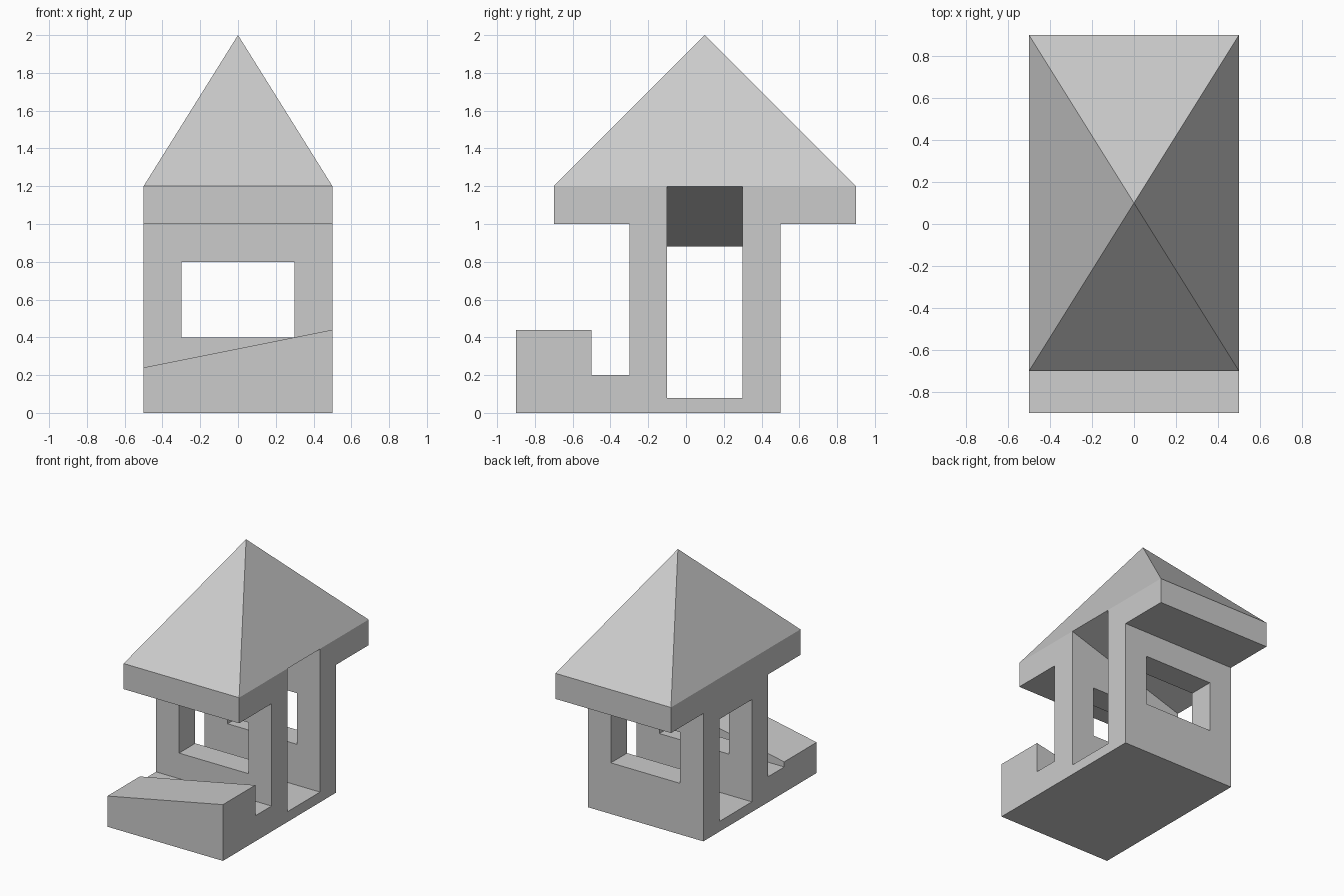
import bpy
import bmesh

cube = bpy.data.objects.get("Cube")
if cube:
    bpy.data.objects.remove(cube, do_unlink=True)

stone = bpy.data.materials.new("light_grey")
stone.use_nodes = True
GREY = (0.6, 0.6, 0.6, 1)
stone.diffuse_color = GREY
stone.node_tree.nodes["Principled BSDF"].inputs["Base Color"].default_value = GREY


def prism(name, points, offset, shape=None):
    """Sweep a closed outline of 3D points along an offset."""
    bm = bmesh.new()
    face = bm.faces.new([bm.verts.new(p) for p in points])
    sweep = bmesh.ops.extrude_face_region(bm, geom=[face])
    bmesh.ops.translate(bm, vec=offset,
                        verts=[g for g in sweep["geom"] if isinstance(g, bmesh.types.BMVert)])
    if shape:
        shape(bm)
    bmesh.ops.recalc_face_normals(bm, faces=bm.faces)
    mesh = bpy.data.meshes.new(name)
    bm.to_mesh(mesh)
    bm.free()
    mesh.materials.append(stone)
    obj = bpy.data.objects.new(name, mesh)
    bpy.context.collection.objects.link(obj)
    return obj


def shape_house(bm):
    # Sloping top of the front block
    for v in bm.verts:
        if v.co.x < 0 and abs(v.co.z - 0.44) < 0.01:
            v.co.z = 0.24
    # Pyramid roof raised from the top of the eaves
    top = max(bm.faces, key=lambda f: f.calc_center_median().z)
    apex = bmesh.ops.poke(bm, faces=[top])["verts"][0]
    apex.co = (0, 0.1, 2)


# Side outline: base, front block, trough, walls and eaves
side = [(-0.9, 0), (0.5, 0), (0.5, 1), (0.9, 1), (0.9, 1.2), (-0.7, 1.2),
        (-0.7, 1), (-0.3, 1), (-0.3, 0.2), (-0.5, 0.2), (-0.5, 0.44), (-0.9, 0.44)]
house = prism("house", [(-0.5, y, z) for y, z in side], (1, 0, 0), shape_house)

# Passage from side to side, with a sloping ceiling
x, mid, rise = 0.6, 1.0395, 0.3195
passage = prism("passage_cutter",
                [(-x, -0.1, 0.08), (x, -0.1, 0.08),
                 (x, -0.1, mid + rise * x), (-x, -0.1, mid - rise * x)], (0, 0.4, 0))

# Window openings through the front and back walls
window = prism("window_cutter",
               [(-0.3, -0.4, 0.4), (0.3, -0.4, 0.4), (0.3, -0.4, 0.8), (-0.3, -0.4, 0.8)],
               (0, 1, 0))

for cutter in (passage, window):
    cut = house.modifiers.new(cutter.name, 'BOOLEAN')
    cut.operation = 'DIFFERENCE'
    cut.solver = 'EXACT'
    cut.object = cutter

# Apply the cuts and remove the cutters
bpy.context.view_layer.update()
graph = bpy.context.evaluated_depsgraph_get()
carved = bpy.data.meshes.new_from_object(house.evaluated_get(graph))
house.modifiers.clear()
house.data = carved
for cutter in (passage, window):
    bpy.data.objects.remove(cutter, do_unlink=True)
